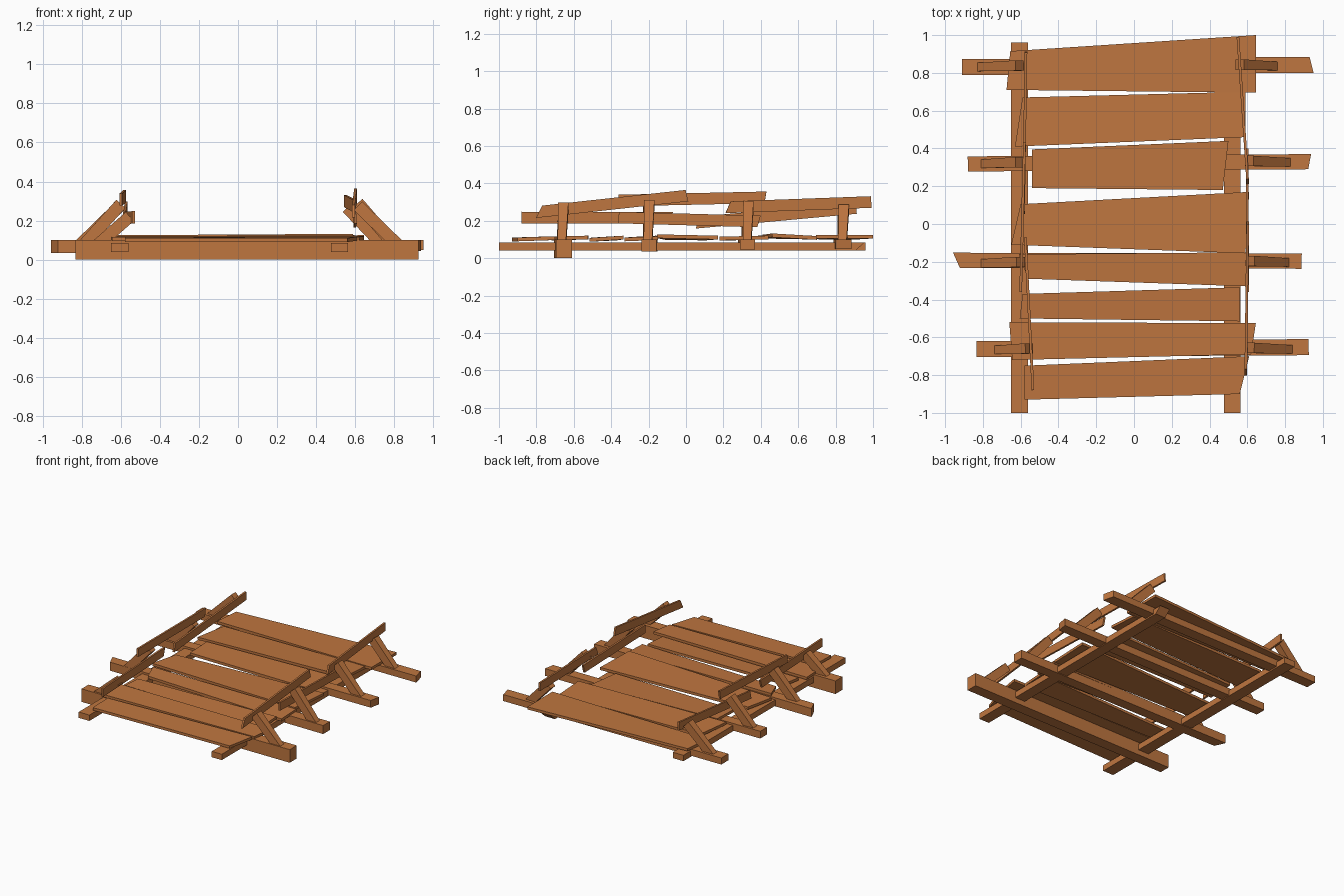
import bpy
from mathutils import Vector

wood = bpy.data.materials.new("warm_brown_wood")
wood.diffuse_color = (0.52, 0.18, 0.05, 1)


def hexa(name, a, b):
    """Six-sided timber from two matching four-point ends (or bottom and top)."""
    me = bpy.data.meshes.new(name)
    faces = [(3, 2, 1, 0), (4, 5, 6, 7)]
    faces += [(i, (i + 1) % 4, (i + 1) % 4 + 4, i + 4) for i in range(4)]
    me.from_pydata([tuple(p) for p in a + b], [], faces)
    me.materials.append(wood)
    ob = bpy.data.objects.new(name, me)
    bpy.context.collection.objects.link(ob)
    import bmesh
    bm = bmesh.new()
    bm.from_mesh(me)
    bmesh.ops.recalc_face_normals(bm, faces=bm.faces)
    bm.to_mesh(me)
    bm.free()
    return ob


def timber(name, p, q, w, h, side, w2=None, slant=(0, 0)):
    """Timber from p to q; w is the size along side, h across; ends may be cut at a slant."""
    p, q, s = Vector(p), Vector(q), Vector(side)
    d = (q - p).normalized()
    s = (s - d * s.dot(d)).normalized()
    u = d.cross(s)

    def ring(c, w, k):
        return [c + s * (i * w / 2) + u * (j * h / 2) + d * (k * i)
                for i, j in ((-1, -1), (1, -1), (1, 1), (-1, 1))]
    return hexa(name, ring(p, w, slant[0]), ring(q, w2 or w, slant[1]))


# long stringers under the deck
timber("left_stringer", (-.605, -1, .062), (-.605, .96, .062), .09, .045, (1, 0, 0))
timber("right_stringer", (.52, -1, .062), (.52, .93, .062), .045, .085, (0, 0, 1), slant=(0, .025))

# cross beams: left x, right x, left y, right y, bottom z, top z, width, end slants
for i, (x0, x1, y0, y1, z0, z1, w, s0, s1) in enumerate((
        (-.833, .925, -.662, -.652, .0, .10, .085, 0, 0),
        (-.94, .888, -.192, -.197, .035, .10, .08, -.018, 0),
        (-.88, .93, .318, .33, .045, .10, .08, 0, .008),
        (-.91, .94, .83, .843, .05, .10, .085, 0, -.01))):
    timber(f"cross_beam_{i + 1}", (x0, y0, (z0 + z1) / 2), (x1, y1, (z0 + z1) / 2),
           w, z1 - z0, (0, 1, 0), slant=(s0, s1))

# crooked deck planks: four plan corners
planks = (
    (-.58, -.93, .56, -.90, .61, -.70, -.58, -.75),
    (-.645, -.72, .62, -.69, .645, -.525, -.66, -.52),
    (-.605, -.50, .56, -.515, .56, -.335, -.59, -.37),
    (-.56, -.29, .60, -.33, .60, -.15, -.61, -.16),
    (-.65, -.11, .59, -.155, .61, .17, -.60, .105),
    (-.54, .19, .47, .18, .50, .44, -.54, .395),
    (-.63, .41, .59, .46, .59, .70, -.59, .67),
    (-.675, .71, .645, .695, .645, 1.0, -.655, .915))
# bottom height at the left front, right front, right back and left back
heights = ((.09, .09, .097, .095), (.095, .097, .1, .1), (.09, .088, .1, .095),
           (.093, .09, .097, .1), (.098, .107, .1, .095), (.093, .095, .1, .1),
           (.105, .112, .098, .1), (.1, .105, .105, .1))
for i, (c, z) in enumerate(zip(planks, heights)):
    low = [Vector((c[2 * k], c[2 * k + 1], z[k])) for k in range(4)]
    hexa(f"deck_plank_{i + 1}", low, [v + Vector((0, 0, .02)) for v in low])

# slanted braces: y at foot, foot x, head x, head z
for side, braces in (("left", ((-.663, -.72, -.555, .22), (-.205, -.79, -.6, .285),
                               (.323, -.79, -.605, .28), (.835, -.81, -.605, .275))),
                     ("right", ((-.66, .82, .615, .275), (-.2, .80, .615, .29),
                                (.33, .81, .61, .285), (.84, .74, .56, .265)))):
    for i, (y, x0, x1, z1) in enumerate(braces):
        timber(f"{side}_brace_{i + 1}", (x0, y - .004, .075), (x1, y + .004, z1),
               .045, .062, (0, 1, 0), w2=.055)

# overlapping hand rails: start, end, slant of the ends
for name, p, q, s in (
        ("left_front_rail", (-.535, -.88, .217), (-.575, -.08, .215), (0, .01)),
        ("left_middle_rail", (-.60, -.36, .308), (-.58, .425, .325), (0, .006)),
        ("left_back_rail", (-.585, .06, .19), (-.572, .91, .268), (.01, 0)),
        ("right_front_rail", (.592, -.785, .248), (.602, .005, .334), (.02, -.004)),
        ("right_middle_rail", (.602, -.36, .217), (.598, .39, .196), (0, .008)),
        ("right_back_rail", (.602, .225, .272), (.55, .99, .3), (.015, 0))):
    timber(name, p, q, .062, .014, (0, 0, 1), slant=s)
